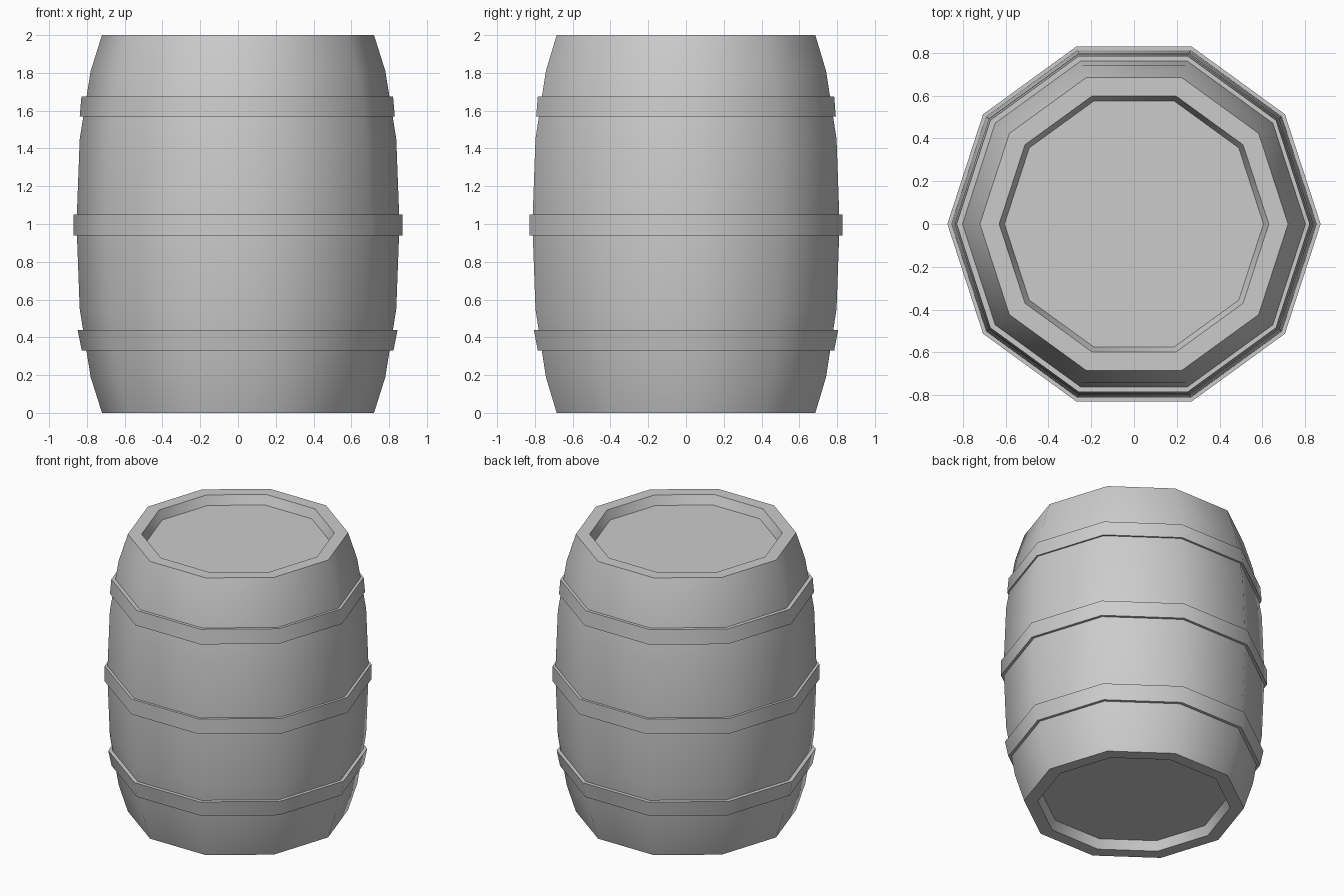
import bpy, bmesh, math

if "Cube" in bpy.data.objects:
    bpy.data.objects.remove(bpy.data.objects["Cube"])

SIDES = 10


def lathe(name, profile, closed=False, offset=(0, 0)):
    """Spin (radius, z) points around z; open profiles get flat end caps."""
    bm = bmesh.new()
    rings = []
    for r, z in profile:
        ring = []
        for i in range(SIDES):
            a = 2 * math.pi * i / SIDES
            ring.append(bm.verts.new((r * math.cos(a) + offset[0],
                                      r * math.sin(a) + offset[1], z)))
        rings.append(ring)
    pairs = list(zip(rings, rings[1:]))
    if closed:
        pairs.append((rings[-1], rings[0]))
    else:
        bm.faces.new(rings[0])
        bm.faces.new(rings[-1])
    for low, high in pairs:
        for i in range(SIDES):
            j = (i + 1) % SIDES
            bm.faces.new((low[i], low[j], high[j], high[i]))
    bmesh.ops.recalc_face_normals(bm, faces=bm.faces)
    mesh = bpy.data.meshes.new(name)
    bm.to_mesh(mesh)
    bm.free()
    ob = bpy.data.objects.new(name, mesh)
    bpy.context.collection.objects.link(ob)
    bpy.ops.object.select_all(action='DESELECT')
    ob.select_set(True)
    bpy.context.view_layer.objects.active = ob
    bpy.ops.object.shade_smooth_by_angle(angle=math.radians(40))
    return ob


# Barrel body: recessed head, rim and bulging staves, mirrored about mid height
half = [(0.605, 0.065), (0.63, 0.0), (0.72, 0.0), (0.78, 0.19), (0.838, 0.55)]
body = half + [(0.855, 1.0)] + [(r, 2 - z) for r, z in reversed(half)]
lathe("barrel_body", body)

# Hoops: name, bottom z, bottom radius, top z, top radius, inner radii, offset
hoops = [
    ("lower_hoop", 0.33, 0.825, 0.44, 0.847, 0.79, 0.81, (-0.002, 0)),
    ("middle_hoop", 0.94, 0.872, 1.05, 0.872, 0.84, 0.84, (0, 0)),
    ("upper_hoop", 1.57, 0.834, 1.675, 0.825, 0.81, 0.79, (-0.004, 0)),
]
for name, z0, r0, z1, r1, i0, i1, off in hoops:
    lathe(name, [(i0, z0), (r0, z0), (r1, z1), (i1, z1)], True, off)
